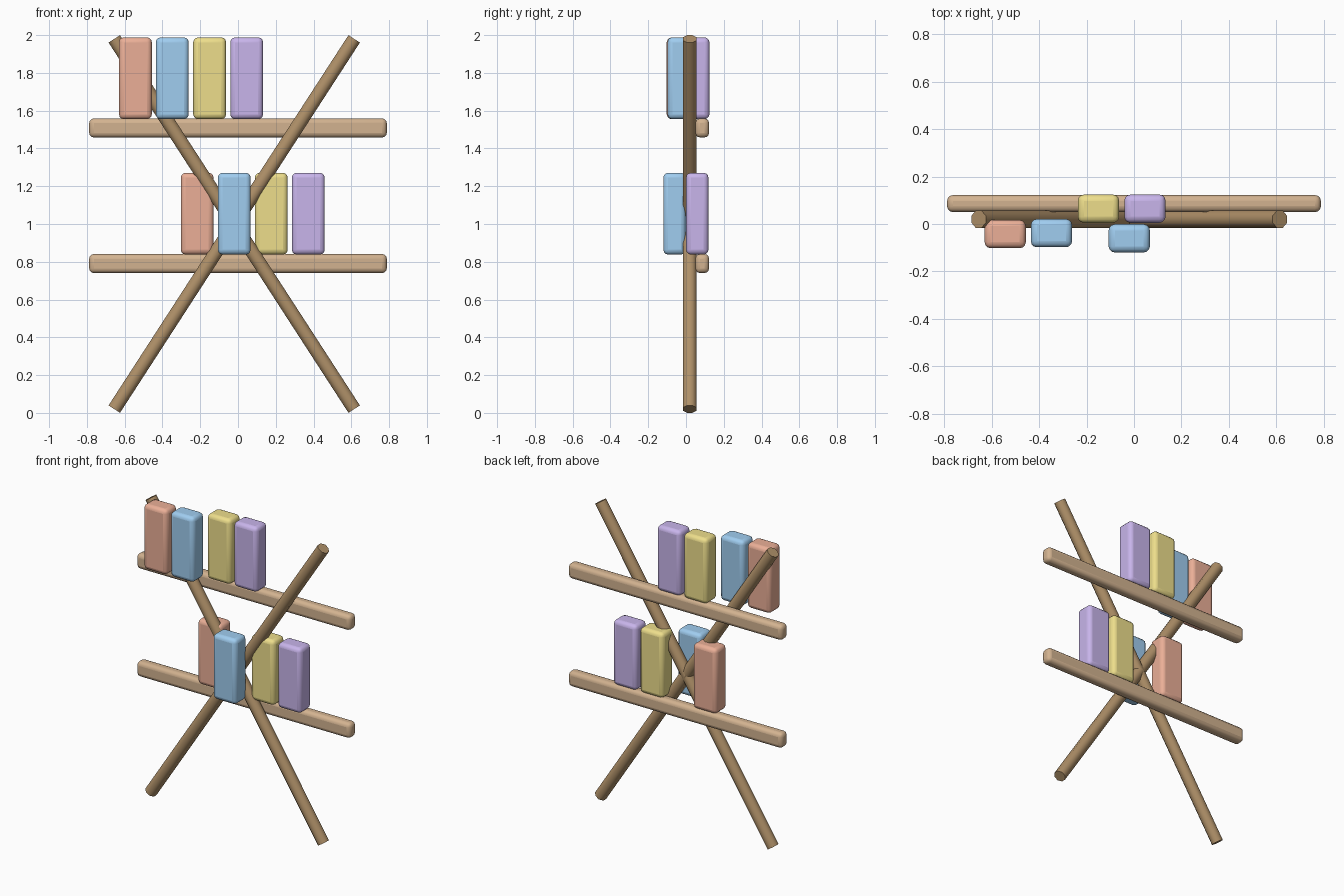
import bpy
from math import pi, radians
from mathutils import Vector, Matrix

if "Cube" in bpy.data.objects:
    bpy.data.objects.remove(bpy.data.objects["Cube"])


def material(name, rgb):
    m = bpy.data.materials.new(name)
    m.diffuse_color = (*rgb, 1)
    m.use_nodes = True
    m.node_tree.nodes["Principled BSDF"].inputs["Base Color"].default_value = m.diffuse_color
    return m


MATS = {
    "coral": material("coral", (0.83, 0.43, 0.31)),
    "blue": material("blue", (0.35, 0.61, 0.87)),
    "yellow": material("yellow", (0.85, 0.73, 0.26)),
    "purple": material("purple", (0.58, 0.46, 0.83)),
    "pole": material("pole_wood", (0.43, 0.28, 0.14)),
    "shelf": material("shelf_wood", (0.65, 0.45, 0.28)),
}


def finish(name, mat):
    ob = bpy.context.object
    ob.name = name
    ob.data.materials.append(MATS[mat])
    bpy.ops.object.shade_smooth_by_angle(angle=radians(50))
    return ob


def rounded_box(name, mat, lo, hi, radius):
    lo, hi = Vector(lo), Vector(hi)
    bpy.ops.mesh.primitive_cube_add(size=1, location=(lo + hi) / 2)
    ob = bpy.context.object
    ob.data.transform(Matrix.Diagonal((*(hi - lo), 1)))
    finish(name, mat)
    bevel = ob.modifiers.new("rounding", "BEVEL")
    bevel.width = radius
    bevel.segments = 3


def pole(name, a, b, radius=0.039, sides=8):
    a, b = Vector(a), Vector(b)
    bpy.ops.mesh.primitive_cylinder_add(vertices=sides, radius=radius, depth=(b - a).length,
                                        location=(a + b) / 2)
    ob = bpy.context.object
    ob.data.transform(Matrix.Rotation(pi / sides, 4, "Z"))
    ob.rotation_euler = (b - a).to_track_quat("Z", "Y").to_euler()
    finish(name, "pole")


# Crossed poles
pole("pole_rising", (-0.655, 0.02, 0.02), (0.615, 0.02, 1.98))
pole("pole_falling", (-0.655, 0.02, 1.98), (0.615, 0.02, 0.02))

# Shelf rails behind the poles
for name, z in (("lower_rail", 0.74), ("upper_rail", 1.458)):
    rounded_box(name, "shelf", (-0.788, 0.05, z), (0.788, 0.122, z + 0.101), 0.025)

# Rows of blocks: colour, left edge, front edge
ROWS = {
    "upper": (1.555, [("coral", -0.63, -0.102), ("blue", -0.435, -0.098),
                      ("yellow", -0.237, 0.005), ("purple", -0.041, 0.005)]),
    "lower": (0.838, [("coral", -0.303, 0.0), ("blue", -0.107, -0.12),
                      ("yellow", 0.089, 0.0), ("purple", 0.285, 0.0)]),
}
for row, (z, blocks) in ROWS.items():
    for col, x, y in blocks:
        rounded_box(f"{row}_{col}_block", col, (x, y, z), (x + 0.174, y + 0.119, z + 0.433), 0.026)
